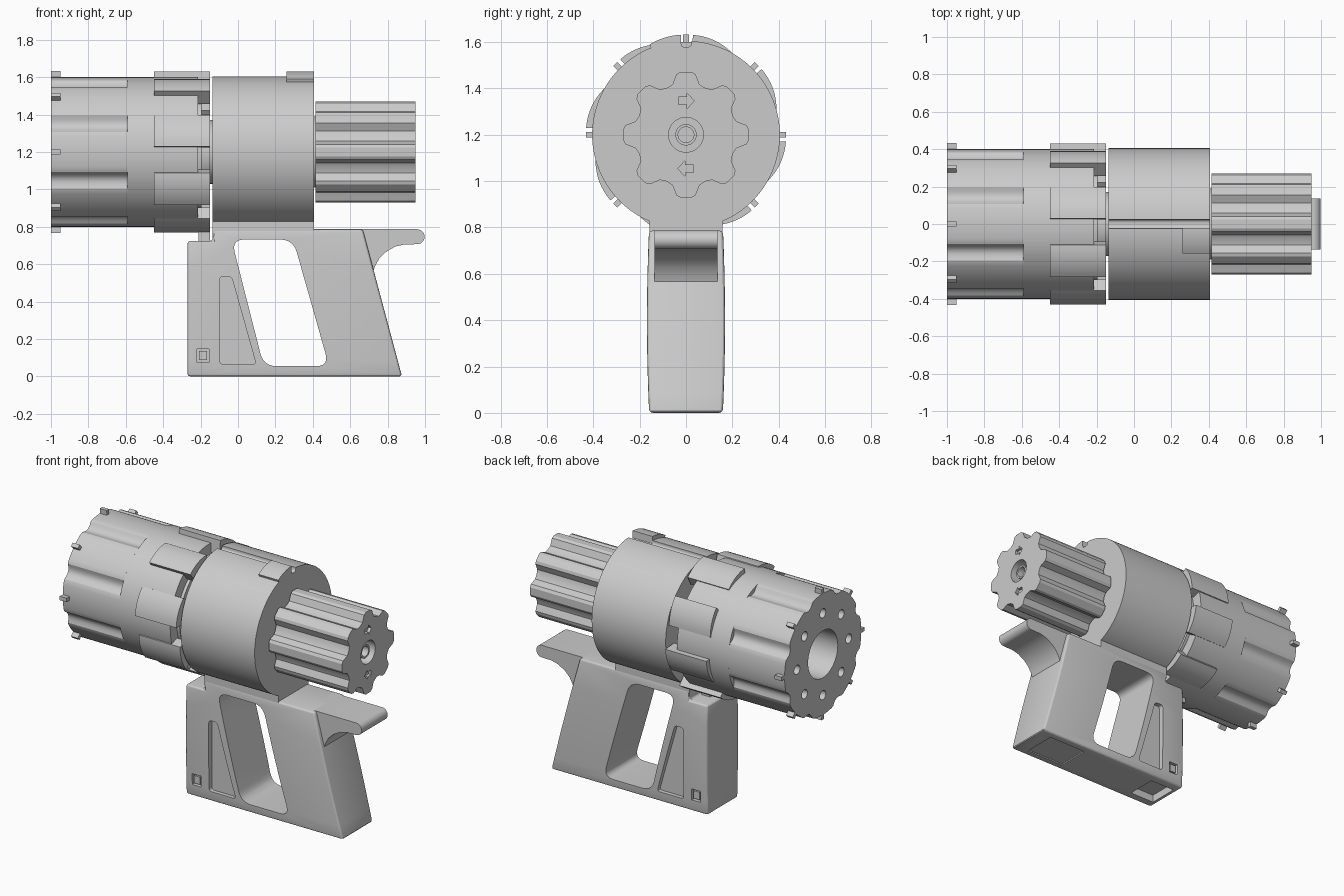
import bpy, bmesh
from math import sin, cos, radians, pi
from mathutils import Vector

cube = bpy.data.objects.get("Cube")
if cube:
    bpy.data.objects.remove(cube)

AXIS_Z = 1.2

grey = bpy.data.materials.new("plain_grey")
grey.use_nodes = True
grey.diffuse_color = (0.6, 0.6, 0.6, 1)
for node in grey.node_tree.nodes:
    if node.type == "BSDF_PRINCIPLED":
        node.inputs["Base Color"].default_value = (0.6, 0.6, 0.6, 1)


def activate(ob):
    bpy.ops.object.select_all(action="DESELECT")
    ob.select_set(True)
    bpy.context.view_layer.objects.active = ob


def place(axis, u, v, w):
    return {"x": (w, u, v), "y": (u, w, v), "z": (u, v, w)}[axis]


def prism(name, pts, axis, lo, hi, bevel=0, bulge=0):
    """Extrude a closed profile along an axis, optionally rounding and bulging it."""
    bm = bmesh.new()
    base = bm.faces.new([bm.verts.new(place(axis, u, v, lo)) for u, v in pts])
    ext = bmesh.ops.extrude_face_region(bm, geom=[base])
    moved = [g for g in ext["geom"] if isinstance(g, bmesh.types.BMVert)]
    bmesh.ops.translate(bm, verts=moved, vec=Vector(place(axis, 0, 0, hi - lo)))
    bmesh.ops.recalc_face_normals(bm, faces=bm.faces[:])
    if bevel:
        bmesh.ops.bevel(bm, geom=bm.edges[:], offset=bevel, segments=3,
                        profile=0.5, affect="EDGES")
    if bulge:
        for i in range(1, 8):
            bmesh.ops.bisect_plane(bm, geom=bm.verts[:] + bm.edges[:] + bm.faces[:],
                                   plane_co=(0, 0, 0.085 * i), plane_no=(0, 0, 1))
        for v in bm.verts:
            v.co.y *= 1 + bulge * (1 - ((v.co.z - 0.4) / 0.4) ** 2)
    mesh = bpy.data.meshes.new(name)
    bm.to_mesh(mesh)
    bm.free()
    mesh.materials.append(grey)
    ob = bpy.data.objects.new(name, mesh)
    bpy.context.collection.objects.link(ob)
    return ob


def cut(ob, cutter):
    cutter.hide_render = True
    mod = ob.modifiers.new("cut", "BOOLEAN")
    mod.operation = "DIFFERENCE"
    mod.solver = "EXACT"
    mod.object = cutter
    activate(ob)
    bpy.ops.object.modifier_apply(modifier=mod.name)
    bpy.data.objects.remove(cutter)


def polar(r, deg, cy=0, cz=AXIS_Z):
    a = radians(deg)
    return cy + r * cos(a), cz + r * sin(a)


def circle(r, n=96, cy=0, cz=AXIS_Z):
    return [polar(r, 360 * i / n, cy, cz) for i in range(n)]


def rect(u0, u1, v0, v1):
    return [(u0, v0), (u1, v0), (u1, v1), (u0, v1)]


def rounded(pts, r, n=6):
    """Round every corner of a polygon with a small curve."""
    out = []
    for i, p in enumerate(pts):
        p = Vector(p)
        a = p + (Vector(pts[i - 1]) - p).normalized() * r
        b = p + (Vector(pts[(i + 1) % len(pts)]) - p).normalized() * r
        for k in range(n + 1):
            t = k / n
            out.append(tuple(a * (1 - t) ** 2 + p * 2 * t * (1 - t) + b * t * t))
    return out


def sector(a0, a1, r0, r1, inner):
    """Ramp shaped slice of a ring, from radius r0 at a0 to r1 at a1."""
    n = 8
    arc = [polar(r0 + (r1 - r0) * (i / n) ** 2, a0 + (a1 - a0) * i / n) for i in range(n + 1)]
    return arc + [polar(inner, a1 + (a0 - a1) * i / n) for i in range(n + 1)]


# Fluted front half of the drum, with its bore and eight chambers
def flute_radius(deg):
    t = 0.4 * sin(radians((deg % 45) - 22.5)) / 0.05
    return 0.4 - 0.028 * max(0, 1 - t * t)


fluted = [polar(flute_radius(i * 2.25), i * 2.25) for i in range(160)]
drum_front = prism("drum_front", fluted, "x", -1, -0.59)
cut(drum_front, prism("bore_cutter", circle(0.155, 64), "x", -1.1, -0.5))
for k in range(8):
    y, z = polar(0.27, 45 * k)
    cut(drum_front, prism("chamber_cutter", circle(0.03, 24, y, z), "x", -1.1, -0.5))

# Plain rear half of the drum and the stepped hub behind it
prism("drum_rear", circle(0.4), "x", -0.59, -0.215)
prism("drum_rim", circle(0.33), "x", -0.22, -0.195)
prism("drum_collar", circle(0.2), "x", -0.22, -0.15)
prism("drum_axle", circle(0.17), "x", -0.2, -0.13)

# Ratchet ramps and small front nubs around the drum
for k in range(8):
    prism(f"ratchet_ramp_{k}", sector(45 * k - 4, 45 * k - 29, 0.432, 0.406, 0.34),
          "x", -0.45, -0.15)
    prism(f"front_nub_{k}", sector(45 * k + 1.7, 45 * k - 1.7, 0.432, 0.432, 0.38),
          "x", -1, -0.95)

# Round main housing with sighting groove and raised rear lug
housing = prism("housing", circle(0.405, 128), "x", -0.135, 0.405)
groove = rounded(rect(-0.024, 0.024, 1.578, 1.7), 0.02)
cut(housing, prism("groove_cutter", groove, "x", -0.3, 0.6))
prism("housing_lug", sector(93, 112, 0.432, 0.42, 0.36), "x", 0.26, 0.405)

# Eight-lobed rear knob
lobe = [(-15, 0.225), (-9, 0.264), (-5, 0.272), (5, 0.272), (9, 0.264), (15, 0.225), (22.5, 0.218)]
gear = [polar(r, 45 * k + a) for k in range(8) for a, r in lobe]
knob = prism("rear_knob", gear, "x", 0.415, 0.95)
cut(knob, prism("socket_cutter", circle(0.075, 48), "x", 0.8, 1.1))
arrow = [(-0.033, -0.016), (0.005, -0.016), (0.005, -0.033), (0.035, 0),
         (0.005, 0.033), (0.005, 0.016), (-0.033, 0.016)]
for side in (1, -1):
    mark = [(side * u, AXIS_Z + side * 0.146 + v) for u, v in arrow]
    cut(knob, prism("arrow_cutter", mark, "x", 0.93, 1.0))
prism("knob_hub", circle(0.19), "x", 0.4, 0.42)

# Hollow pin inside the knob socket
pin = prism("knob_pin", circle(0.046, 48), "x", 0.79, 0.93)
cut(pin, prism("pin_cutter", circle(0.034, 32), "x", 0.85, 1.0))

# Handle frame, softly bulged, with the large finger opening
outline = [(-0.27, 0), (0.877, 0), (0.667, 0.787), (-0.135, 0.787), (-0.135, 0.725), (-0.27, 0.725)]
handle = prism("handle", outline, "y", -0.159, 0.159, bevel=0.016, bulge=0.06)
opening = rounded([(-0.035, 0.732), (0.295, 0.732), (0.487, 0.055), (0.137, 0.055)], 0.07)
cut(handle, prism("opening_cutter", opening, "y", -0.4, 0.4))

# Recessed side panels on both faces
panel = rounded([(-0.097, 0.535), (-0.035, 0.535), (0.097, 0.065), (-0.097, 0.065)], 0.02, 4)
for lo, hi in ((-0.3, -0.135), (0.135, 0.3)):
    cut(handle, prism("panel_cutter", panel, "y", lo, hi))
    cut(handle, prism("square_cutter", rect(-0.22, -0.155, 0.075, 0.148), "y", lo, hi))
for lo, hi in ((-0.159, -0.12), (0.12, 0.159)):
    prism("square_button", rect(-0.209, -0.166, 0.087, 0.137), "y", lo, hi)

# Openings in the underside
cut(handle, prism("front_slot_cutter", rect(-0.24, -0.06, -0.1, 0.1), "z", -0.1, 0.05))
cut(handle, prism("base_panel_cutter", rect(0.5, 0.78, -0.11, 0.11), "z", -0.1, 0.008))

# Neck joining handle and housing, and the latch under the drum
prism("neck", rect(-0.135, 0.405, 0.75, 0.95), "y", -0.158, 0.158)
prism("drum_latch", rect(-0.21, -0.15, 0.7, 0.86), "y", -0.05, 0.05)

# Rear spur with a curved underside
tip = [(0.958 + 0.04 * cos(a), 0.747 + 0.04 * sin(a))
       for a in (pi / 2 - pi * i / 12 for i in range(13))]
hook = [(0.89, 0.706), (0.84, 0.694), (0.79, 0.665), (0.755, 0.63), (0.733, 0.59), (0.72, 0.55)]
prism("rear_spur", [(0.6, 0.787)] + tip + hook + [(0.6, 0.55)], "y", -0.136, 0.136)

# Smooth curved walls while keeping hard edges
for ob in list(bpy.context.collection.objects):
    if ob.type == "MESH" and grey.name in ob.data.materials:
        activate(ob)
        bpy.ops.object.shade_smooth_by_angle(angle=radians(25))
